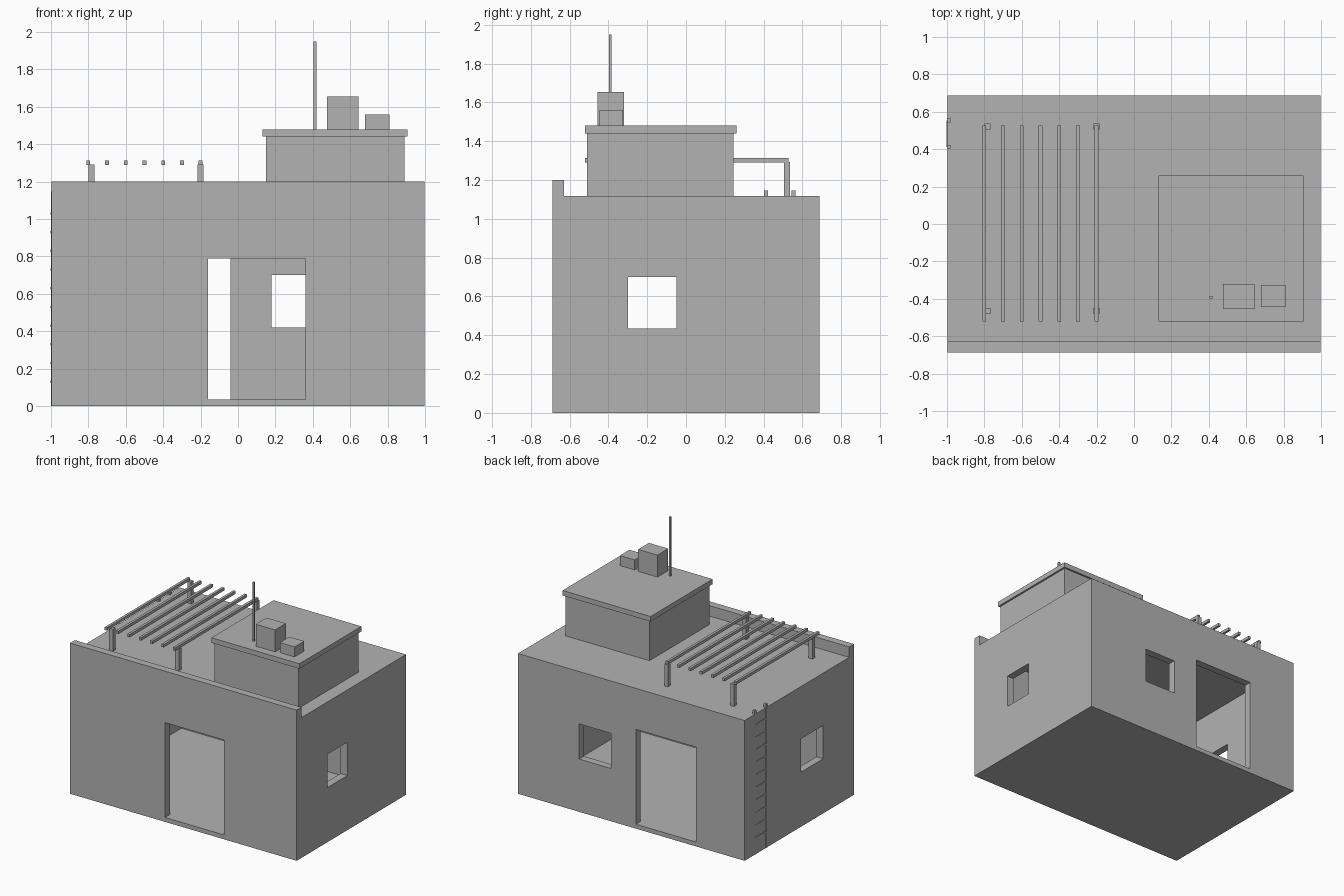
import bpy
import bmesh
from mathutils import Matrix, Vector

old = bpy.data.objects.get("Cube")
if old:
    bpy.data.objects.remove(old, do_unlink=True)

# One plain plaster colour
plaster = bpy.data.materials.new("plain grey")
plaster.use_nodes = True
grey = (0.45, 0.45, 0.45, 1)
plaster.diffuse_color = grey
plaster.node_tree.nodes["Principled BSDF"].inputs["Base Color"].default_value = grey


def box(name, x, y, z):
    """Box from (min, max) ranges on each axis."""
    lo, hi = Vector((x[0], y[0], z[0])), Vector((x[1], y[1], z[1]))
    bm = bmesh.new()
    place = Matrix.Translation((lo + hi) / 2) @ Matrix.Diagonal((*(hi - lo), 1))
    bmesh.ops.create_cube(bm, size=1, matrix=place)
    mesh = bpy.data.meshes.new(name)
    bm.to_mesh(mesh)
    bm.free()
    mesh.materials.append(plaster)
    obj = bpy.data.objects.new(name, mesh)
    bpy.context.collection.objects.link(obj)
    return obj


def cut(target, x, y, z):
    """Subtract a box from the target."""
    cutter = box("cutter", x, y, z)
    cutter.hide_render = True
    mod = target.modifiers.new("opening", "BOOLEAN")
    mod.operation = "DIFFERENCE"
    mod.solver = "EXACT"
    mod.object = cutter
    bpy.context.view_layer.objects.active = target
    bpy.ops.object.modifier_apply(modifier=mod.name)
    bpy.data.objects.remove(cutter, do_unlink=True)


W, D, H, T = 0.998, 0.688, 1.117, 0.06
FRONT, BACK = (-D - 0.1, -D + 0.1), (D - 0.1, D + 0.1)
LEFT, RIGHT = (W - 0.1, W + 0.1), (-W - 0.1, -W + 0.1)

# House shell: hollow room with doors and windows
house = box("house_walls", (-W, W), (-D, D), (0, H))
cut(house, (-W + T, W - T), (-D + T, D - T), (0.035, H - T))
cut(house, (-0.16, 0.36), FRONT, (0.035, 0.79))        # front door
cut(house, (-0.57, -0.04), BACK, (0.035, 0.79))        # back door
cut(house, (0.18, 0.46), BACK, (0.42, 0.70))           # back window
cut(house, LEFT, (-0.30, -0.05), (0.435, 0.70))        # side windows
cut(house, RIGHT, (-0.30, -0.02), (0.435, 0.70))

# Parapet along the front edge of the roof
box("front_parapet", (-W, W), (-D, -D + T), (H, 1.20))

# Roof room with overhanging slab, tanks and mast
box("roof_room", (0.15, 0.89), (-0.51, 0.245), (H, 1.44))
box("roof_room_slab", (0.13, 0.905), (-0.52, 0.26), (1.44, 1.48))
box("large_tank", (0.475, 0.645), (-0.455, -0.32), (1.48, 1.655))
box("small_tank", (0.68, 0.81), (-0.445, -0.325), (1.48, 1.56))
box("mast", (0.405, 0.42), (-0.398, -0.384), (1.48, 1.95))

# Pergola: four posts carrying seven slats
for x in (-0.782, -0.2):
    for y in (-0.465, 0.52):
        box("pergola_post", (x - 0.016, x + 0.016), (y - 0.016, y + 0.016), (H, 1.292))
for i in range(7):
    x = -0.8 + 0.1 * i
    box("pergola_slat", (x - 0.01, x + 0.01), (-0.52, 0.527), (1.29, 1.313))

# Ladder set into the right wall
for y in (0.413, 0.554):
    box("ladder_rail", (-1.0, -0.98), (y - 0.01, y + 0.01), (0, 1.147))
for i in range(10):
    z = 0.13 + 0.1 * i
    box("ladder_rung", (-1.002, -0.985), (0.413, 0.554), (z - 0.006, z + 0.006))
